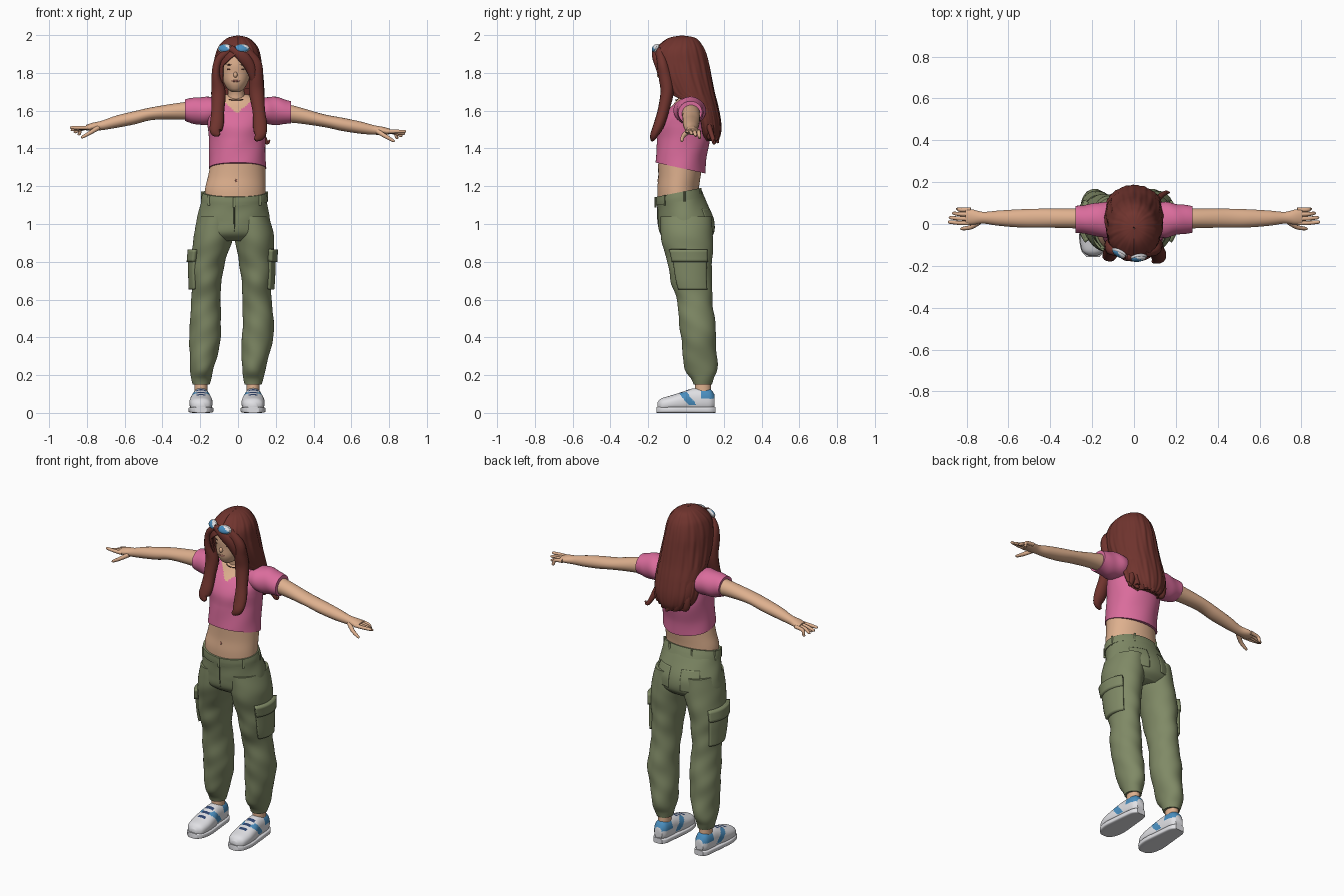
import bpy, bmesh
from math import sin, cos, pi, copysign
from mathutils import Vector, Matrix, Euler

if "Cube" in bpy.data.objects:
    bpy.data.objects.remove(bpy.data.objects["Cube"])


def material(name, hex_code):
    srgb = [int(hex_code[i:i + 2], 16) / 255 for i in (0, 2, 4)]
    colour = [((c + .055) / 1.055) ** 2.4 for c in srgb] + [1]
    mat = bpy.data.materials.new(name)
    mat.use_nodes = True
    mat.diffuse_color = colour
    bsdf = mat.node_tree.nodes["Principled BSDF"]
    bsdf.inputs["Base Color"].default_value = colour
    bsdf.inputs["Roughness"].default_value = .8
    return mat


hair = material("auburn hair", "70342e")
skin = material("warm skin", "deb08e")
pink = material("pink cotton", "da6c9c")
green = material("olive canvas", "808a66")
seam = material("dark olive seam", "59614a")
white = material("white leather", "e0e0e4")
blue = material("sky blue", "4a8fc0")
navy = material("navy", "2f4570")
brown = material("dark brown", "4a2c26")
lip = material("rose lip", "b8786a")


def clamp(v):
    return max(0, min(1, v))


def finish(name, bm, mats, rule=None, solid=0):
    mesh = bpy.data.meshes.new(name)
    for face in bm.faces:
        face.smooth = True
        if rule:
            face.material_index = int(rule(face.calc_center_median()))
    bm.to_mesh(mesh)
    bm.free()
    mesh.set_sharp_from_angle(angle=.9)
    for mat in mats:
        mesh.materials.append(mat)
    obj = bpy.data.objects.new(name, mesh)
    bpy.context.scene.collection.objects.link(obj)
    if solid:
        mod = obj.modifiers.new("thickness", "SOLIDIFY")
        mod.thickness, mod.offset = solid, -1
    return obj


def skin_rings(name, rings, mats, rule=None, closed=True, solid=0):
    bm = bmesh.new()
    loops = [[bm.verts.new(p) for p in ring] for ring in rings]
    n = len(loops[0])
    for top, low in zip(loops, loops[1:]):
        for i in range(n if closed else n - 1):
            j = (i + 1) % n
            bm.faces.new((top[i], top[j], low[j], low[i]))
    if closed:
        bm.faces.new(loops[0])
        bm.faces.new(loops[-1])
        bmesh.ops.recalc_face_normals(bm, faces=bm.faces)
    return finish(name, bm, mats, rule, solid)


def smooth_rows(rows, steps):
    out, last = [], len(rows) - 1
    for i in range(last):
        near = rows[max(i - 1, 0)], rows[i], rows[i + 1], rows[min(i + 2, last)]
        for j in range(steps):
            t = j / steps
            out.append([b + .5 * t * (c - a + t * (2 * a - 5 * b + 4 * c - d + t * (3 * b - a - 3 * c + d)))
                        for a, b, c, d in zip(*near)])
    return out + [list(rows[last])]


def loft(name, axis, rows, mats, rule=None, fold=None, warp=None, span=None, n=48, steps=6, power=2, solid=0):
    """Rows hold position on the axis, two centre values and two radii."""
    rings = []
    for t, c1, c2, r1, r2 in smooth_rows(rows, steps):
        lo, hi = span(t) if span else (-pi, pi)
        ring = []
        for i in range(n):
            a = lo + (hi - lo) * i / (n - 1 if span else n)
            f = fold(a, t) if fold else 1
            s, c = [copysign(abs(v) ** (2 / power), v) * f for v in (sin(a), cos(a))]
            p = [c1 + r1 * s, c2 + r2 * c]
            p.insert("xyz".index(axis), t)
            ring.append(warp(Vector(p)) if warp else Vector(p))
        rings.append(ring)
    return skin_rings(name, rings, mats, rule, not span, solid)


def sweep(name, rows, mat, n=14, steps=5):
    """Rows hold x, y, z, half width and half thickness."""
    rows = smooth_rows(rows, steps)
    pts = [Vector(r[:3]) for r in rows]
    rings = []
    for i, r in enumerate(rows):
        t = (pts[min(i + 1, len(pts) - 1)] - pts[max(i - 1, 0)]).normalized()
        u = Vector((0, 1, 0)).cross(t).normalized()
        v = t.cross(u)
        rings.append([pts[i] + u * r[3] * sin(a) + v * r[4] * cos(a)
                      for a in (2 * pi * k / n for k in range(n))])
    return skin_rings(name, rings, [mat])


def blob(name, loc, scale, mats, rot=(0, 0, 0), rule=None):
    bm = bmesh.new()
    bmesh.ops.create_uvsphere(bm, u_segments=20, v_segments=12, radius=1)
    obj = finish(name, bm, mats, rule)
    obj.matrix_world = Matrix.LocRotScale(Vector(loc), Euler(rot), Vector(scale))
    return obj


# Torso, shirt and neck
loft("belly", "z", [(1.32, 0, -.03, .145, .118), (1.25, -.007, -.035, .152, .112),
                    (1.18, -.015, -.042, .16, .11), (1.1, -.015, -.04, .16, .11)], [skin])
blob("navel", (-.01, -.149, 1.23), (.005, .003, .008), [lip])


def hem_tilt(p):
    p.z -= .22 * p.y * clamp((1.45 - p.z) / .15)
    return p


loft("shirt", "z", [(1.685, -.005, .03, .06, .045), (1.66, -.005, .025, .125, .07), (1.63, -.004, .02, .155, .09),
                    (1.58, -.004, 0, .163, .115), (1.52, -.005, -.012, .157, .135), (1.45, -.004, -.012, .15, .14),
                    (1.36, -.003, -.025, .149, .132), (1.29, -.003, -.03, .152, .132)], [pink, skin],
     rule=lambda c: c.z > 1.585 + .9 * abs(c.x + .005) and c.y < .04 or c.z > 1.68,
     fold=lambda a, z: 1 + .008 * sin(5 * a + 25 * z) * clamp((1.6 - z) * 9), warp=hem_tilt, n=96, steps=10)
loft("neck", "z", [(1.76, -.012, -.03, .045, .045), (1.7, -.01, -.005, .043, .043),
                   (1.66, -.01, .01, .05, .052), (1.6, -.01, .02, .07, .06)], [skin])
sweep("necklace", [(-.01 + .055 * cos(a), .005 + .062 * sin(a), 1.668 + .012 * sin(a), .0025, .0025)
                   for a in (pi + pi * (i + .5) / 9 for i in range(9))], brown, n=8)

# Arms and hands; heights are given for the right and the left side
arm_rows = [(.18, 1.6, 1.595, .025, .055, .055), (.3, 1.598, 1.58, .027, .047, .045),
            (.45, 1.585, 1.548, .028, .045, .034), (.55, 1.562, 1.528, .027, .043, .035),
            (.65, 1.54, 1.51, .028, .036, .032), (.72, 1.522, 1.498, .03, .028, .025),
            (.77, 1.515, 1.493, .033, .036, .021), (.805, 1.51, 1.49, .035, .036, .014)]
for s, side in ((-1, "right"), (1, "left")):
    rows = [(s * x, y, left if s > 0 else right, ry, rz) for x, right, left, y, ry, rz in arm_rows]
    loft(side + "_arm", "x", rows, [skin], n=32)
    drop = .012 if s > 0 else 0
    loft(side + "_sleeve", "x", [(s * .09, .02, 1.6, .08, .06), (s * .15, .02, 1.6, .085, .072),
                                 (s * .21, .022, 1.598, .073, .073), (s * .28, .022, 1.603 - drop, .064, .058)],
         [pink], fold=lambda a, x: 1 + .02 * sin(70 * x + 2 * a))
    hand_z = rows[-1][2]
    for i, finger in enumerate(("index", "middle", "ring", "little")):
        y, tip = .005 + .021 * i, (.89, .885, .87, .85)[i]
        sag = .011 * i
        sweep(side + "_" + finger + "_finger",
              [(s * .78, y, hand_z, .011, .011), (s * .83, y, hand_z - sag / 4, .01, .01),
               (s * (tip - .01), y + .004, hand_z - sag, .008, .008),
               (s * tip, y + .004, hand_z - sag, .003, .003)], skin, n=10)
    sweep(side + "_thumb", [(s * .74, .01, hand_z, .014, .014), (s * .78, -.015, hand_z - .025, .011, .011),
                            (s * .82, -.022, hand_z - .048, .008, .008),
                            (s * .83, -.022, hand_z - .052, .003, .003)], skin, n=10)


# Trousers
def waist_tilt(p):
    p.z += .2 * p.y * clamp((p.z - 1) / .15)
    return p


loft("hips", "z", [(1.165, -.018, -.04, .168, .118), (1.1, -.022, -.02, .178, .13), (1.02, -.025, 0, .194, .147),
                   (.95, -.028, .005, .2, .142), (.91, -.028, .01, .16, .1)], [green],
     fold=lambda a, z: 1 + .006 * sin(6 * a + 40 * z), warp=waist_tilt, n=64)
loft("waistband", "z", [(1.175, -.018, -.041, .169, .119), (1.15, -.019, -.036, .174, .124),
                        (1.125, -.02, -.03, .176, .128)], [green], warp=waist_tilt, n=64)
for i in range(7):
    a = pi * (2 * i + 1) / 7
    x, y = -.019 + .174 * sin(a), -.036 + .125 * cos(a)
    z = 1.15 + .2 * y
    sweep("belt_loop", [(x, y, z + .025, .007, .005), (x, y, z - .03, .007, .005)], green, n=8)
sweep("fly_seam", [(-.02, -.15, 1.09, .003, .003), (-.02, -.149, 1.02, .003, .003),
                   (-.018, -.139, .96, .003, .003)], seam, n=8)

# Leg rows: height, right centre, left centre, depth centre, radii
leg_rows = [(1.04, -.12, .073, 0, .09, .135), (.93, -.13, .086, .005, .105, .137), (.8, -.16, .096, .02, .09, .12),
            (.7, -.167, .1, .028, .082, .108), (.6, -.17, .1, .045, .076, .095), (.45, -.173, .108, .062, .084, .094),
            (.32, -.18, .093, .072, .075, .09), (.23, -.192, .084, .08, .062, .085), (.18, -.195, .082, .087, .052, .06),
            (.15, -.195, .08, .088, .044, .05)]
upper_rows = [(-.152, .035, .02, .02), (-.13, .042, .05, .035), (-.08, .05, .061, .042), (-.02, .058, .059, .053),
              (.03, .066, .05, .062), (.09, .068, .047, .064), (.13, .067, .041, .058), (.152, .06, .025, .035)]
sole_rows = [(-.157, .03), (-.13, .054), (-.07, .066), (0, .061), (.08, .053), (.13, .046), (.157, .028)]
for s, side in ((-1, "right"), (1, "left")):
    rows = [(z, left if s > 0 else right, y, rx, ry) for z, right, left, y, rx, ry in leg_rows]
    loft(side + "_trouser_leg", "z", rows, [green], n=64, steps=10,
         fold=lambda a, z: 1 + clamp((1.02 - z) * 4) * (.02 * sin(30 * z + 2 * a * s) + .014 * sin(53 * z - 3 * a * s)))
    side_span = lambda z: (s * pi / 2 - .75, s * pi / 2 + .75)
    thigh = [(z, x, y, rx + .014, ry + .012) for z, x, y, rx, ry in smooth_rows(rows, 4) if .64 < z < .87]
    loft(side + "_cargo_pocket", "z", thigh, [green], span=side_span, steps=2, solid=.03, n=20)
    flap = [(z, x, y, rx + .008, ry + .008) for z, x, y, rx, ry in thigh if z > .79]
    loft(side + "_pocket_flap", "z", flap, [green], span=side_span, steps=2, solid=.03, n=20)
    loft(side + "_back_pocket", "z", [(1.08, -.023, -.012, .185, .141), (1.02, -.025, .002, .197, .15),
                                      (.96, -.027, .007, .202, .147)],
         [green], span=lambda z: (s * .5 - .3, s * .5 + .3), solid=.009, n=14)

    # Ankle and trainer
    foot_x = .08 if s > 0 else -.196
    loft(side + "_ankle", "z", [(.22, foot_x, .09, .036, .04), (.15, foot_x, .09, .034, .041),
                                (.08, foot_x, .09, .036, .045)], [skin], n=24)

    def shoe_colour(c):
        if c.y > .08 and c.z > .075:
            return 1
        if abs(c.x - foot_x) < .024 and -.075 < c.y < .02 and c.z > .07:
            return 2 if int((c.y + 1) * 55) % 2 else 0
        return abs(c.y - .005 + .8 * (c.z - .08)) < .022 and .04 < c.z < .11

    loft(side + "_shoe", "y", [(y, foot_x, z, rx, rz) for y, z, rx, rz in upper_rows], [white, blue, navy],
         rule=shoe_colour, n=72, steps=10, power=2.3)
    loft(side + "_sole", "y", [(y, foot_x, .016, rx, .016) for y, rx in sole_rows], [white], power=5)

# Head and face
loft("head", "z", [(1.96, -.012, -.035, .045, .06), (1.92, -.012, -.04, .078, .093), (1.85, -.012, -.045, .085, .1),
                   (1.8, -.012, -.05, .08, .092), (1.75, -.012, -.065, .064, .075), (1.715, -.012, -.07, .043, .055),
                   (1.7, -.012, -.075, .022, .032)], [skin])
blob("nose", (-.014, -.142, 1.79), (.011, .012, .015), [skin])
blob("mouth", (-.012, -.139, 1.757), (.024, .004, .005), [lip])
for s, side in ((-1, "right"), (1, "left")):
    x = -.013 + s * .034
    blob(side + "_eye", (x, -.133, 1.82), (.013, .004, .005), [brown], rot=(0, 0, s * .3))
    blob(side + "_brow", (x, -.136, 1.843), (.017, .004, .003), [brown], rot=(0, 0, s * .3))


# Hair: an open shell around the face, a solid back and loose locks
def hair_span(z):
    if z > 1.69:
        half = pi - .66 * clamp((1.91 - z) / .07)
    else:
        half = max(1.5, pi - .66 - 14 * (1.69 - z))
    return -half, half


loft("hair_shell", "z", [(1.998, 0, -.02, .004, .004), (1.985, 0, -.02, .055, .07), (1.95, 0, -.028, .095, .112),
                         (1.91, 0, -.035, .115, .14), (1.85, -.002, -.03, .127, .152), (1.78, 0, -.015, .134, .15),
                         (1.7, 0, .015, .139, .135), (1.62, 0, .05, .14, .12), (1.54, 0, .07, .138, .115),
                         (1.48, 0, .08, .115, .105), (1.44, 0, .1, .07, .07)], [hair], span=hair_span,
     fold=lambda a, z: 1 + .012 * sin(17 * a + 9 * z) + .008 * sin(29 * a - 6 * z), n=120, steps=6, solid=.012)
loft("hair_back", "z", [(1.72, 0, .06, .1, .06), (1.62, 0, .09, .125, .07), (1.54, 0, .11, .125, .065),
                        (1.48, 0, .115, .1, .06), (1.45, 0, .12, .06, .035)], [hair])
sweep("right_front_lock", [(-.03, -.15, 1.93, .02, .02), (-.1, -.125, 1.87, .022, .025), (-.117, -.11, 1.79, .023, .035),
                           (-.103, -.1, 1.7, .038, .035), (-.107, -.12, 1.6, .035, .03), (-.112, -.142, 1.53, .037, .028),
                           (-.118, -.16, 1.49, .03, .02), (-.1, -.17, 1.47, .01, .008)], hair)
sweep("left_front_lock", [(.04, -.14, 1.92, .025, .02), (.09, -.125, 1.85, .035, .028), (.096, -.11, 1.78, .037, .035),
                          (.098, -.1, 1.7, .041, .035), (.11, -.12, 1.6, .034, .03), (.117, -.145, 1.52, .038, .028),
                          (.115, -.17, 1.47, .03, .02), (.09, -.18, 1.445, .01, .008)], hair)
sweep("fringe", [(-.04, -.155, 1.93, .018, .018), (.015, -.163, 1.895, .03, .018), (.06, -.145, 1.84, .03, .02),
                 (.082, -.12, 1.77, .02, .02), (.085, -.1, 1.71, .008, .008)], hair)
for i in range(5):
    x = -.09 + .045 * i
    y = .16 - 4 * x * x
    sweep("back_lock", [(x, y - .02, 1.6, .02, .015), (x, y, 1.52, .03, .02), (x * .95, y, 1.46, .022, .018),
                        (x * .8 + .015, y + .01, 1.43 + abs(x) / 4, .005, .005)], hair)
sweep("stray_curl", [(.11, .12, 1.52, .02, .015), (.135, .14, 1.46, .014, .012), (.155, .15, 1.43, .01, .01),
                     (.168, .15, 1.445, .004, .004)], hair)

# Sunglasses pushed up on the hair
for side, x, y, turn in (("right", -.07, -.142, -.5), ("left", .022, -.163, .15)):
    blob(side + "_glasses_rim", (x, y + .004, 1.93), (.041, .012, .026), [white], rot=(-.5, 0, turn))
    blob(side + "_lens", (x, y - .002, 1.931), (.036, .013, .022), [blue, white], rot=(-.5, 0, turn),
         rule=lambda c: c.x + c.z > .55)
sweep("glasses_bridge", [(-.04, -.162, 1.93, .005, .005), (-.01, -.17, 1.932, .005, .005)], navy, n=8)
